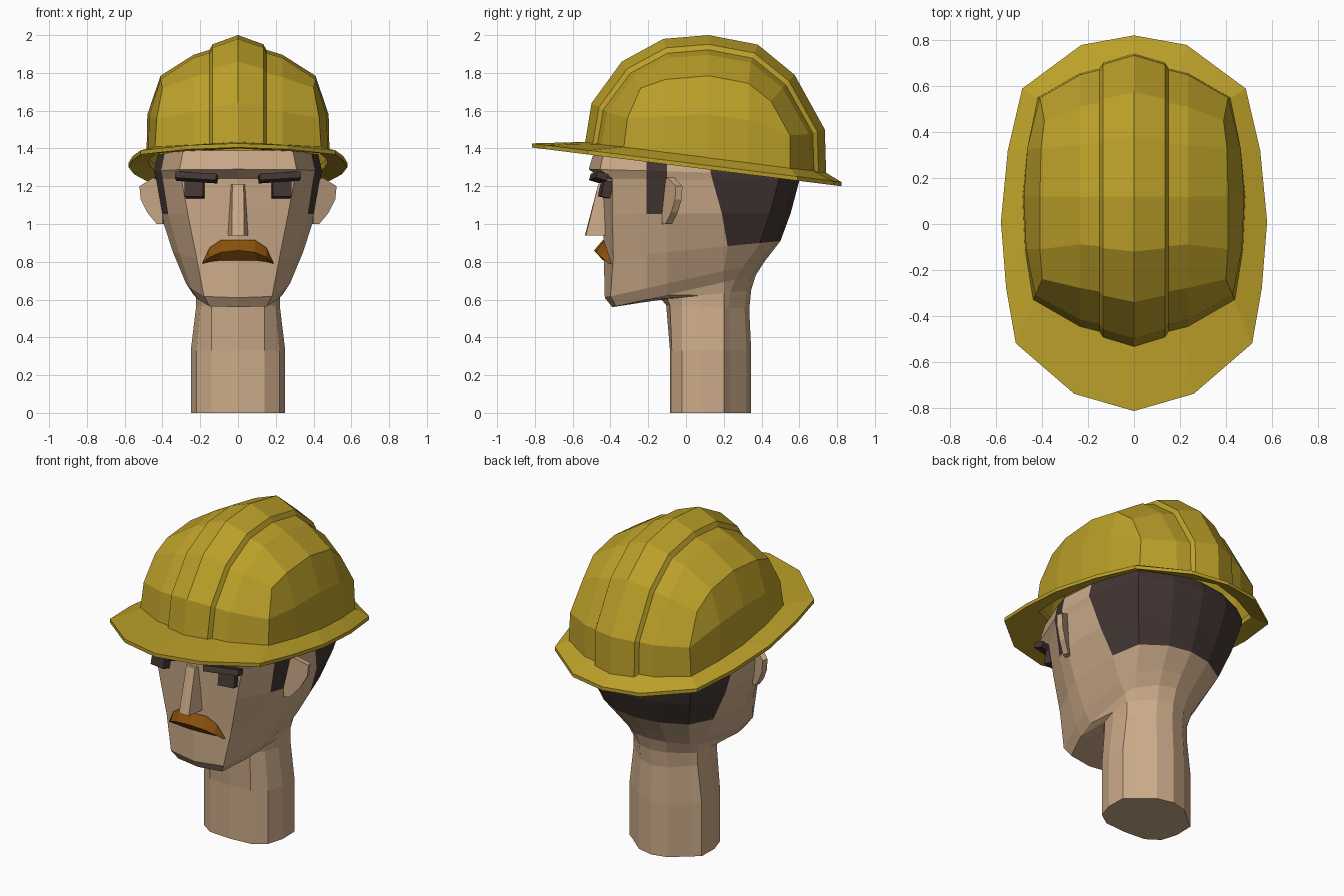
import bpy, bmesh
from mathutils import Vector, Matrix

if "Cube" in bpy.data.objects:
    bpy.data.objects.remove(bpy.data.objects["Cube"])


def material(name, rgb):
    m = bpy.data.materials.new(name)
    m.diffuse_color = (*rgb, 1)
    m.use_nodes = True
    m.node_tree.nodes["Principled BSDF"].inputs["Base Color"].default_value = m.diffuse_color
    return m


YELLOW = material("helmet yellow", (0.50, 0.35, 0.022))
SKIN = material("skin", (0.60, 0.405, 0.25))
HAIR = material("dark hair", (0.055, 0.036, 0.032))
BROWN = material("moustache brown", (0.25, 0.08, 0.004))


def finish(bm, name, mats, mirror=True):
    """Turn a half mesh into a mirrored, flat-shaded object."""
    bmesh.ops.remove_doubles(bm, verts=bm.verts, dist=0.0005)
    bmesh.ops.recalc_face_normals(bm, faces=bm.faces)
    me = bpy.data.meshes.new(name)
    bm.to_mesh(me)
    bm.free()
    for m in mats:
        me.materials.append(m)
    ob = bpy.data.objects.new(name, me)
    bpy.context.collection.objects.link(ob)
    if mirror:
        mod = ob.modifiers.new("mirror", 'MIRROR')
        mod.use_clip = True
        mod.merge_threshold = 0.001
    return ob


def grid(bm, rows, rule=None):
    """Skin rows of equal point count with quads; rule(row, col) picks a material."""
    vs = [[bm.verts.new(p) for p in r] for r in rows]
    for i in range(len(rows) - 1):
        for j in range(len(rows[0]) - 1):
            f = bm.faces.new((vs[i][j], vs[i][j + 1], vs[i + 1][j + 1], vs[i + 1][j]))
            if rule:
                f.material_index = rule(i, j)
    return vs


def lerp(a, b, t):
    return a + (b - a) * t


# head and neck: rings of
# (z front, z back, y front, face half width, face depth, half width, y back, back half width, hair y)
RINGS = [
    (0.00, 0.00, -.085, .14, .01, .25, .345, .20, .20),
    (0.33, 0.33, -.085, .14, .01, .25, .345, .20, .20),
    (0.57, 0.55, -.105, .14, .02, .222, .335, .19, .20),
    (0.60, 0.65, -.130, .14, .03, .222, .345, .19, .20),
    (0.56, 0.73, -.390, .15, .02, .235, .370, .21, .20),
    (0.61, 0.80, -.430, .18, .03, .275, .415, .24, .20),
    (0.82, 0.91, -.435, .22, .05, .345, .500, .29, .22),
    (1.05, 1.06, -.440, .265, .05, .41, .555, .34, .19),
    (1.24, 1.23, -.450, .30, .06, .435, .600, .38, .14),
    (1.29, 1.26, -.515, .31, .06, .445, .605, .38, .13),
    (1.39, 1.33, -.485, .29, .05, .425, .580, .36, .13),
]


def head_ring(zf, zb, yf, fw, fd, sw, yb, bw, hy):
    neck = yf > -.2
    cheek_y = -.02 if neck else -.21
    side_y = .08 if neck else -.10
    pts = [(0, yf), (fw, yf + fd), (lerp(fw, sw, .72), cheek_y), (sw, side_y),
           (sw * .99, hy), (bw, yb - .11), (bw * .5, yb - .025), (0, yb)]
    return [(x, y, lerp(zf, zb, (y - yf) / (yb - yf))) for x, y in pts]


def hair_rule(i, j):
    sideburn = j == 2 and i >= 7
    back = j >= 4 and i >= 6
    return 1 if sideburn or back else 0


bm = bmesh.new()
vs = grid(bm, [head_ring(*r) for r in RINGS], hair_rule)
bm.faces.new(vs[0])
bm.faces.new(vs[-1]).material_index = 1
finish(bm, "head", [SKIN, HAIR])


# helmet shell: front-to-back arcs shrinking towards the side, then a side panel
def rim_z(y):
    return 1.36 - 0.125 * y


ARC = [(-.535, 1.43), (-.50, 1.64), (-.34, 1.86), (-.12, 1.98), (.12, 2.0),
       (.38, 1.95), (.575, 1.79), (.735, 1.50), (.742, 1.27)]


def arc(x, s):
    pts = []
    for k, (y, z) in enumerate(ARC):
        yy = .11 + (y - .11) * lerp(s, 1, .15)
        zz = rim_z(yy) if k in (0, 8) else 1.35 + (z - 1.35) * s
        pts.append((x, yy, zz))
    return pts


corner = [(.44, -.33, 1.40), (.43, -.31, 1.56), (.40, -.24, 1.72), (.41, -.11, 1.765),
          (.41, .12, 1.785), (.405, .33, 1.745), (.39, .45, 1.65), (.41, .55, 1.47),
          (.42, .55, 1.29)]
bm = bmesh.new()
grid(bm, [arc(0, 1), arc(.135, .925), arc(.15, .88), arc(.235, .84), corner])
side_mid = [corner[1], (.47, -.11, 1.57), (.48, .12, 1.58), (.465, .33, 1.55), corner[7]]
side_low = [corner[0], (.475, -.11, rim_z(-.11)), (.485, .12, rim_z(.12)),
            (.465, .33, rim_z(.33)), corner[8]]
grid(bm, [corner[2:7], side_mid, side_low])
finish(bm, "helmet_shell", [YELLOW])

# helmet brim: sloping ring with a thin drooping edge
OUTER = [(0, -.815), (.26, -.74), (.515, -.52), (.557, -.28), (.58, .01),
         (.55, .32), (.487, .59), (.23, .78), (0, .822)]
INNER = [(0, -.52), (.2, -.43), (.43, -.32), (.465, -.1), (.475, .1),
         (.455, .33), (.41, .54), (.2, .66), (0, .73)]


def brim_row(pts, h):
    return [(x, y, h - .125 * y) for x, y in pts]


bm = bmesh.new()
grid(bm, [brim_row(INNER, 1.37), brim_row(OUTER, 1.325), brim_row(OUTER, 1.303),
          brim_row(INNER, 1.335), brim_row(INNER, 1.37)])
finish(bm, "helmet_brim", [YELLOW])

# ears: thin slabs flaring outwards and backwards
EAR = [(.40, 1.0), (.43, 1.0), (.48, 1.06), (.515, 1.13), (.522, 1.20), (.45, 1.245), (.40, 1.22)]
bm = bmesh.new()
front = [bm.verts.new((x, -.115 + .6 * (x - .42), z)) for x, z in EAR]
face = bm.faces.new(front)
out = bmesh.ops.extrude_face_region(bm, geom=[face])["geom"]
bmesh.ops.translate(bm, vec=(-.01, .035, 0),
                    verts=[v for v in out if isinstance(v, bmesh.types.BMVert)])
finish(bm, "ears", [SKIN])

# nose: tapered wedge
bm = bmesh.new()
rows = [[(0, -.465, 1.21), (.03, -.465, 1.21), (.042, -.42, 1.21)],
        [(0, -.535, .94), (.033, -.53, .94), (.055, -.42, .94)]]
vs = grid(bm, rows)
for r in vs:
    back = bm.verts.new((0, -.42, r[0].co.z))
    bm.faces.new(r + [back])
finish(bm, "nose", [SKIN])

# moustache: top edge, ridge and lower edge meeting at the drooping tip
TOP = [(0, -.44, .915), (.09, -.435, .915), (.15, -.42, .875), (.19, -.395, .79)]
RIDGE = [(0, -.487, .86), (.09, -.475, .85), (.15, -.45, .825), (.19, -.41, .79)]
LOW = [(0, -.44, .808), (.09, -.435, .808), (.15, -.415, .80), (.19, -.395, .79)]
bm = bmesh.new()
grid(bm, [TOP, RIDGE, LOW])
finish(bm, "moustache", [BROWN])


# eyes and eyebrows: blocks turned to follow the face
def block(name, centre, size, turn, roll, tilt):
    bm = bmesh.new()
    rot = (Matrix.Rotation(turn, 4, 'Z') @ Matrix.Rotation(roll, 4, 'Y')
           @ Matrix.Rotation(tilt, 4, 'X'))
    m = Matrix.Translation(Vector(centre)) @ rot @ Matrix.Diagonal((*size, 1))
    bmesh.ops.create_cube(bm, size=1, matrix=m)
    finish(bm, name, [HAIR])


block("eyes", (.23, -.425, 1.185), (.10, .05, .09), .17, 0, -.2)
block("eyebrows", (.22, -.462, 1.247), (.22, .06, .035), .17, -.06, -.3)
